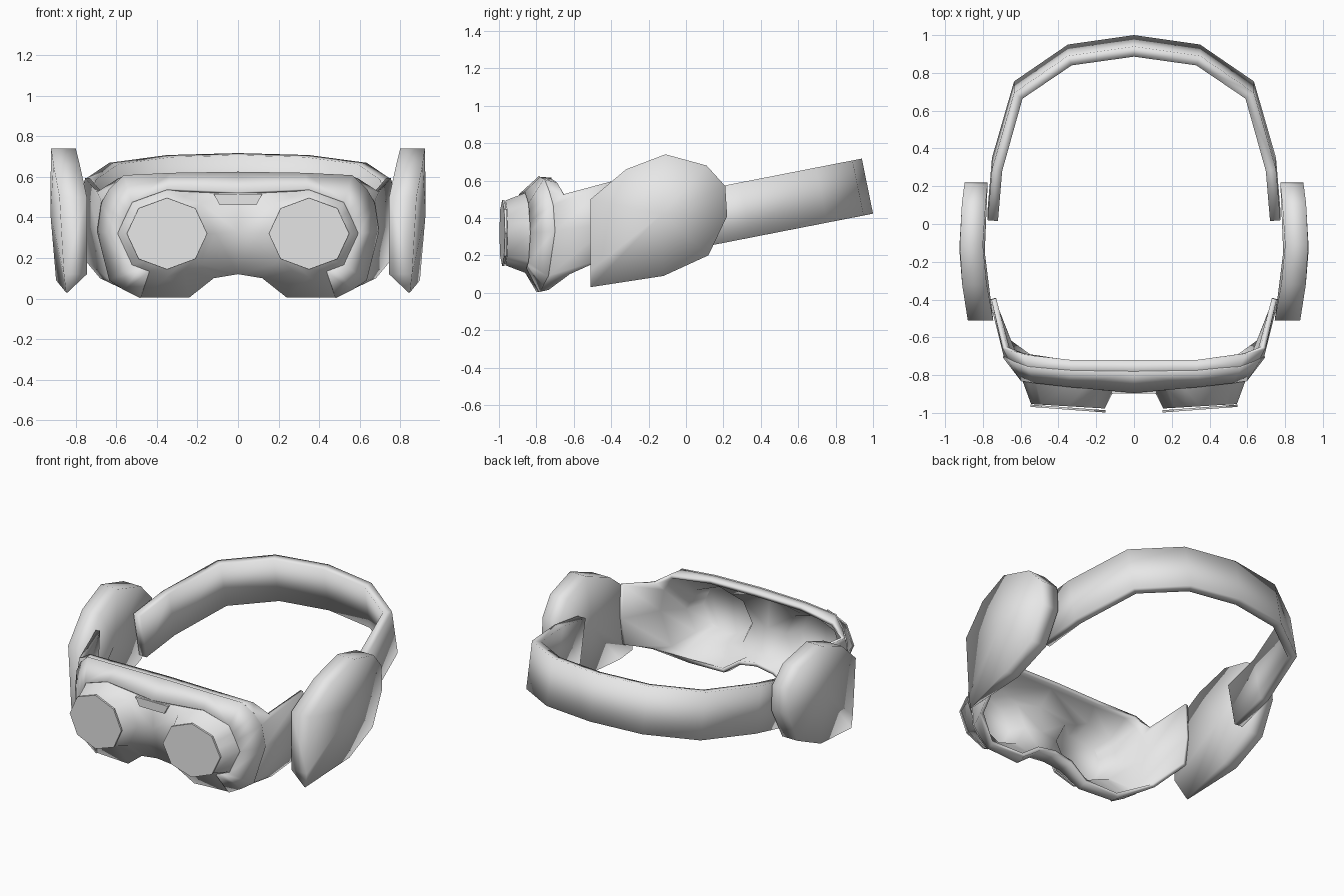
import bpy, bmesh, math
from mathutils import Vector

cube = bpy.data.objects.get("Cube")
if cube:
    bpy.data.objects.remove(cube, do_unlink=True)

grey = bpy.data.materials.new("light_grey")
grey.use_nodes = True
grey.diffuse_color = (0.8, 0.8, 0.8, 1)
grey.node_tree.nodes["Principled BSDF"].inputs["Base Color"].default_value = (0.8, 0.8, 0.8, 1)


def build(name, verts, faces, thickness=0, offset=-1, mirror=True, angle=100):
    """Mesh of the left half, mirrored, with an optional wall thickness."""
    bm = bmesh.new()
    vs = [bm.verts.new(v) for v in verts]
    for f in faces:
        bm.faces.new([vs[i] for i in f])
    bmesh.ops.remove_doubles(bm, verts=bm.verts, dist=0.0005)
    bmesh.ops.recalc_face_normals(bm, faces=bm.faces)
    if thickness:  # open shells must face away from the middle
        mid = Vector((0, 0, 0.35))
        out = sum(f.normal.dot(f.calc_center_median() - mid) * f.calc_area() for f in bm.faces)
        if out < 0:
            bmesh.ops.reverse_faces(bm, faces=bm.faces)
    mesh = bpy.data.meshes.new(name)
    bm.to_mesh(mesh)
    bm.free()
    mesh.materials.append(grey)
    ob = bpy.data.objects.new(name, mesh)
    bpy.context.collection.objects.link(ob)
    if mirror:
        ob.modifiers.new("mirror", 'MIRROR').use_clip = True
    if thickness:
        wall = ob.modifiers.new("wall", 'SOLIDIFY')
        wall.thickness, wall.offset = thickness, offset
    bpy.ops.object.select_all(action='DESELECT')
    ob.select_set(True)
    bpy.context.view_layer.objects.active = ob
    bpy.ops.object.convert(target='MESH')
    bpy.ops.object.shade_smooth_by_angle(angle=math.radians(angle))


def strip(a, b, n, closed=False):
    """Quads between two rows of n points starting at a and b."""
    return [(a + i, a + (i + 1) % n, b + (i + 1) % n, b + i) for i in range(n if closed else n - 1)]


def octagon(t, radius, y0, slope):
    """Point at t corners round a squashed octagon about the eye, on a slanted plane."""
    def corner(k):
        return Vector((math.cos(k * math.pi / 4), 0, 0.89 * math.sin(k * math.pi / 4)))
    k = math.floor(t)
    p = Vector((0.35, 0, 0.32)) + radius * corner(k).lerp(corner(k + 1), t - k)
    p.y = y0 + slope * (p.x - 0.35)
    return p


# Goggle mask: rings from the eye bowl out to the rim and temple arms
steps = [0, 0.4, 0.7, 1, 2, 2.5, 3, 4, 5, 5.5, 6, 6.5, 6.75, 7]
outline = [(.69, -.70, .33), (.67, -.71, .47), (.63, -.73, .54), (.56, -.755, .605),
           (.33, -.775, .615), (0, -.78, .62), (0, -.89, .52), (0, -.88, .33),
           (0, -.84, .12), (.12, -.83, .10), (.24, -.80, .005), (.48, -.78, .005),
           (.56, -.76, .045), (.63, -.735, .09)]
back_rim = [(0, -.73, .125), (.12, -.73, .105), (.24, -.735, .02), (.49, -.735, .015),
            (.68, -.62, .10), (.755, -.42, .19), (.765, -.40, .37), (.755, -.40, .595),
            (.695, -.66, .525), (.595, -.69, .59), (.33, -.72, .61), (0, -.72, .615)]
eye = [octagon(t, .195, -.965, .06) for t in steps]
base = [octagon(t, .24, -.86, .12) for t in steps]
n = len(steps)
rim_start = 8
rim_front = [outline[(rim_start + i) % n] for i in range(len(back_rim))]
faces = [range(n)] + strip(0, n, n, True) + strip(n, 2 * n, n, True)
faces += strip(3 * n, 3 * n + len(back_rim), len(back_rim))
build("goggle_mask", eye + base + outline + rim_front + back_rim, faces, 0.026)

# Raised brow band wrapping round the outside of each eyepiece
rows = [11, 12, 13, 0, 1, 2, 3, 4]
inner = [base[i].lerp(Vector(outline[i]), 0.03) for i in rows] + [Vector(outline[6])]
outer = [Vector(outline[i]) for i in rows + [5]]
build("brow_band", inner + outer, strip(0, len(inner), len(inner)), 0.014, 0)

# Lens plates
front = [octagon(k, .198, -.983, .075) for k in range(8)]
rear = [p + Vector((0, .012, 0)) for p in front]
build("lens", front + rear, strip(0, 8, 8, True) + [range(8), range(8, 16)], angle=30)

# Small tab under the brow
tab = [(-.12, .515), (.12, .515), (.09, .46), (-.09, .46)]
verts = [(x, y, z) for y in (-.897, -.875) for x, z in tab]
build("brow_tab", verts, strip(0, 4, 4, True) + [range(4), range(4, 8)], mirror=False, angle=30)

# Ear pads: side outline (y, z) with the inner face position, bowed and tapered below
pad = [(-.51, .03, .84), (-.12, .09, .80), (.12, .20, .785), (.22, .41, .775), (.21, .57, .775),
       (.11, .68, .785), (-.11, .74, .80), (-.32, .66, .78), (-.51, .50, .745), (-.51, .12, .745)]
m = len(pad)
verts = [(x, y, z) for y, z, x in pad]
verts += [(.922 - .25 * (y + .1) ** 2 - .12 * max(0, .3 - z), y, z) for y, z, x in pad]
verts += [(.79, -.15, .4), (.925, -.13, .42)]
faces = strip(0, m, m, True)
for i in range(m):
    j = (i + 1) % m
    faces += [(i, j, 2 * m), (m + i, m + j, 2 * m + 1)]
build("ear_pad", verts, faces)

# Head strap rising towards the back, leaning with its slope
path = [(.775, .05), (.752, .32), (.635, .725), (.35, .92), (0, .97)]
low, high = [[(x, y - s * .03, .38 + .196 * y + s * .147) for x, y in path] for s in (-1, 1)]
build("head_strap", low + high, strip(0, len(path), len(path)), 0.055)
